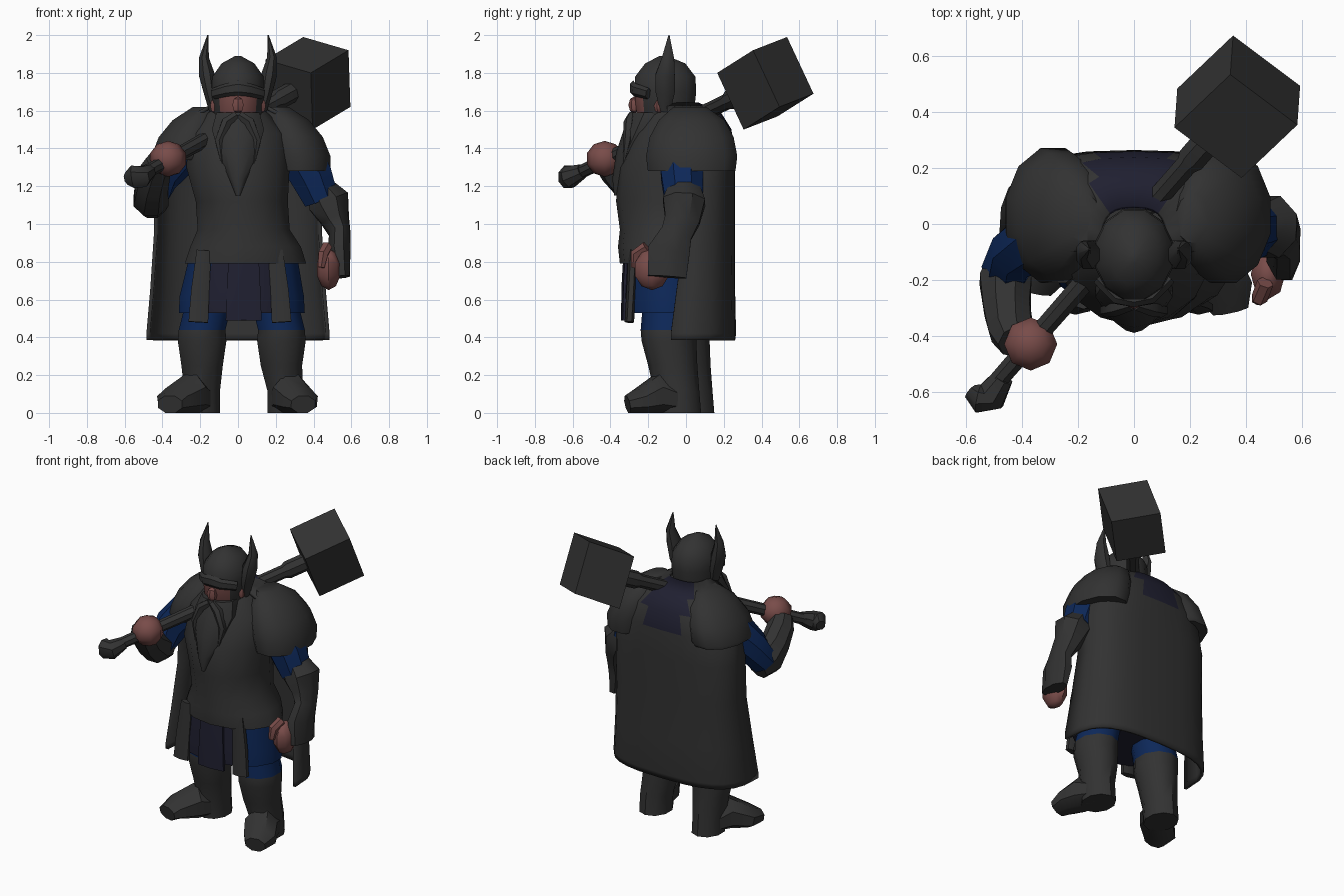
import bpy, bmesh, math
from mathutils import Vector, Matrix

COLOURS = {
    "charcoal": (0.032, 0.032, 0.032),
    "skin": (0.19, 0.072, 0.067),
    "blue": (0.004, 0.021, 0.10),
    "navy": (0.014, 0.014, 0.030),
}
KEYS = list(COLOURS)
MATS = []
for key, rgb in COLOURS.items():
    m = bpy.data.materials.new(key)
    m.diffuse_color = (*rgb, 1)
    MATS.append(m)


def finish(name, bm, colour="charcoal", angle=40):
    """colour is a key, or a rule taking a face centre and returning a key."""
    for v in bm.verts:
        v.co.z = max(v.co.z, 0)
    bmesh.ops.recalc_face_normals(bm, faces=bm.faces[:])
    for f in bm.faces:
        k = colour(f.calc_center_median()) if callable(colour) else colour
        f.material_index = KEYS.index(k)
    me = bpy.data.meshes.new(name)
    bm.to_mesh(me)
    bm.free()
    for m in MATS:
        me.materials.append(m)
    ob = bpy.data.objects.new(name, me)
    bpy.context.collection.objects.link(ob)
    bpy.ops.object.select_all(action="DESELECT")
    ob.select_set(True)
    bpy.context.view_layer.objects.active = ob
    bpy.ops.object.shade_smooth_by_angle(angle=math.radians(angle))
    return ob


def skin_rings(bm, rings, closed=True):
    rows = [[bm.verts.new(p) for p in r] for r in rings]
    n = len(rows[0])
    for a, b in zip(rows, rows[1:]):
        for i in range(n if closed else n - 1):
            j = (i + 1) % n
            bm.faces.new((a[i], a[j], b[j], b[i]))
    if closed:
        bm.faces.new(rows[0])
        bm.faces.new(rows[-1])


def loft(name, rings, colour="charcoal", sides=12):
    """Stack of horizontal ellipses (z, cx, cy, rx, ry)."""
    bm = bmesh.new()
    ang = [2 * math.pi * (i + 0.5) / sides for i in range(sides)]
    skin_rings(bm, [[(cx + rx * math.cos(a), cy + ry * math.sin(a), z) for a in ang]
                    for z, cx, cy, rx, ry in rings])
    return finish(name, bm, colour)


def tube(name, path, colour="charcoal", sides=8):
    """Sweep along points (x, y, z, half width, half height)."""
    pts = [Vector(p[:3]) for p in path]
    whole = (pts[-1] - pts[0]).normalized()
    ref = Vector((0, 0, 1)) if abs(whole.z) < 0.8 else Vector((0, 1, 0))
    rings = []
    for i, p in enumerate(pts):
        t = (pts[min(i + 1, len(pts) - 1)] - pts[max(i - 1, 0)]).normalized()
        side = t.cross(ref).normalized()
        up = side.cross(t)
        w, h = path[i][3:]
        rings.append([p + side * w * math.cos(a) + up * h * math.sin(a)
                      for a in [2 * math.pi * (k + 0.5) / sides for k in range(sides)]])
    bm = bmesh.new()
    skin_rings(bm, rings)
    return finish(name, bm, colour)


def ball(name, centre, radii, colour="charcoal", seg=10, rows=6):
    bm = bmesh.new()
    bmesh.ops.create_uvsphere(bm, u_segments=seg, v_segments=rows, radius=1)
    bmesh.ops.transform(bm, matrix=Matrix.LocRotScale(Vector(centre), None, Vector(radii)), verts=bm.verts)
    return finish(name, bm, colour)


# Torso and flared tunic hem
loft("torso", [(0.79, 0.04, -0.10, 0.33, 0.25), (0.88, 0.04, -0.10, 0.30, 0.26),
               (0.97, 0.03, -0.10, 0.25, 0.25), (1.12, 0.02, -0.10, 0.25, 0.27),
               (1.30, 0, -0.10, 0.28, 0.26), (1.48, 0, -0.07, 0.27, 0.21),
               (1.60, 0, -0.06, 0.15, 0.14)], sides=14)


# Skirt with coloured cloth sections and two hanging straps
def skirt_colour(c):
    if c.y > 0.03:
        return "charcoal"
    return "navy" if abs(c.x - 0.02) < 0.15 else "blue"


loft("skirt", [(0.53, 0.02, -0.09, 0.34, 0.24), (0.62, 0.02, -0.09, 0.335, 0.245),
               (0.88, 0.03, -0.09, 0.28, 0.23)], skirt_colour, 16)
for x in (-0.2, 0.22):
    tube("skirt_strap", [(x * 1.05, -0.30, 0.48, 0.06, 0.025), (x, -0.29, 0.65, 0.055, 0.025),
                         (x * 0.9, -0.28, 0.86, 0.045, 0.025)], sides=6)
tube("front_tabard", [(0.03, -0.325, 0.49, 0.11, 0.02), (0.03, -0.32, 0.7, 0.1, 0.02),
                      (0.03, -0.31, 0.86, 0.09, 0.02)], "navy", 6)

# Legs and boots
LEGS = {"left": (0.23, -0.08, 0.33, -0.27, 0.25), "right": (-0.19, -0.01, -0.345, -0.20, -0.19)}
for side, (x, y, tx, ty, hx) in LEGS.items():
    s = 1 if x > 0 else -1
    loft(side + "_leg", [(0, hx, y + 0.04, 0.10, 0.12), (0.12, hx, y + 0.03, 0.10, 0.12),
                         (0.25, x, y + 0.01, 0.115, 0.13), (0.38, x, y - 0.01, 0.135, 0.145),
                         (0.44, x, y - 0.01, 0.13, 0.15), (0.56, x - s * 0.03, y - 0.01, 0.13, 0.14),
                         (0.70, x - s * 0.05, y - 0.02, 0.14, 0.14)],
         lambda c: "blue" if c.z > 0.47 else "charcoal", 10)
    tube(side + "_boot", [(hx, y + 0.05, 0.06, 0.09, 0.08), (hx * 0.6 + tx * 0.4, y * 0.6 + ty * 0.4, 0.09, 0.11, 0.12),
                          (tx, ty + 0.03, 0.06, 0.105, 0.075), (tx + s * 0.015, ty - 0.04, 0.045, 0.07, 0.05)])

# Cape: an open wrap around the back, given thickness
CAPE = [(0.385, 0.475, -0.08, 0.25), (0.42, 0.475, -0.08, 0.255), (0.65, 0.455, -0.05, 0.25),
        (0.95, 0.435, -0.01, 0.25), (1.2, 0.435, 0.0, 0.25), (1.38, 0.41, -0.04, 0.25),
        (1.50, 0.33, -0.08, 0.23), (1.58, 0.22, -0.10, 0.18), (1.635, 0.12, -0.10, 0.06)]
rows = []
for z, rx, yf, yb in CAPE:
    row = []
    for i in range(15):
        a = math.pi * i / 14
        c, s = math.cos(a), math.sin(a)
        row.append((rx * math.copysign(abs(c) ** 0.7, c), yf + (yb - yf) * s ** 0.6, z))
    rows.append(row)
bm = bmesh.new()
skin_rings(bm, rows, closed=False)
cape = finish("cape", bm, lambda c: "navy" if c.z > 1.4 and abs(c.x) < 0.13 and c.y > 0 else "charcoal")
mod = cape.modifiers.new("thickness", "SOLIDIFY")
mod.thickness = 0.02
mod.offset = 0

# Shoulder guards
for side, s, dx, dz in (("left", 1, 0.01, 0.0), ("right", -1, -0.02, 0.0)):
    x = s * 0.30 + dx * s
    loft(side + "_shoulder_guard",
         [(1.28 + 0.06 * (s < 0), x + s * 0.02, 0.03, 0.165, 0.24), (1.36, x + s * 0.01, 0.03, 0.175, 0.25),
          (1.46, x - s * 0.02, 0.03, 0.165, 0.23), (1.55, x - s * 0.06, 0.03, 0.13, 0.18),
          (1.62, x - s * 0.10, 0.02, 0.06, 0.09)], sides=12)

# Hanging arm
tube("left_upper_arm", [(0.32, -0.03, 1.38, 0.13, 0.12), (0.39, -0.02, 1.25, 0.12, 0.12),
                        (0.44, -0.01, 1.13, 0.10, 0.11)],
     lambda c: "blue")
tube("left_bracer", [(0.44, -0.01, 1.19, 0.08, 0.09), (0.48, -0.01, 1.12, 0.12, 0.12),
                     (0.515, -0.02, 1.02, 0.08, 0.10), (0.54, -0.05, 0.95, 0.06, 0.09),
                     (0.535, -0.09, 0.86, 0.065, 0.12), (0.55, -0.10, 0.72, 0.045, 0.11)])
ball("left_hand", (0.48, -0.18, 0.76), (0.065, 0.095, 0.11), "skin", 8, 5)
tube("left_thumb", [(0.47, -0.21, 0.88, 0.03, 0.03), (0.45, -0.265, 0.84, 0.03, 0.03),
                    (0.44, -0.27, 0.77, 0.02, 0.02)], "skin", 6)

# Raised arm gripping the shaft
tube("right_upper_arm", [(-0.31, -0.04, 1.38, 0.12, 0.12), (-0.42, -0.10, 1.25, 0.10, 0.11),
                         (-0.46, -0.17, 1.13, 0.09, 0.09)], "blue")
tube("right_bracer", [(-0.45, -0.12, 1.09, 0.07, 0.07), (-0.46, -0.20, 1.13, 0.10, 0.11),
                      (-0.455, -0.30, 1.20, 0.09, 0.09), (-0.44, -0.38, 1.28, 0.085, 0.08),
                      (-0.42, -0.42, 1.33, 0.07, 0.07)])
ball("right_hand", (-0.37, -0.43, 1.345), (0.10, 0.10, 0.095), "skin", 8, 5)

# Head: helmet with an open face
loft("helmet", [(1.52, 0, -0.10, 0.12, 0.13), (1.57, 0, -0.11, 0.13, 0.155), (1.70, 0, -0.11, 0.145, 0.17),
                (1.78, 0, -0.11, 0.14, 0.165), (1.85, 0, -0.11, 0.09, 0.11), (1.89, 0, -0.12, 0.015, 0.02)],
     lambda c: "skin" if c.y < -0.2 and 1.57 < c.z < 1.70 and abs(c.x) < 0.12 else "charcoal", 12)
tube("brow_guard", [(-0.13, -0.20, 1.69, 0.02, 0.03), (-0.06, -0.27, 1.71, 0.02, 0.035),
                    (0, -0.28, 1.72, 0.02, 0.04), (0.06, -0.27, 1.71, 0.02, 0.035),
                    (0.13, -0.20, 1.69, 0.02, 0.03)], sides=6)
ball("nose", (0, -0.275, 1.63), (0.035, 0.03, 0.045), "skin", 6, 4)

# Beard with a pointed tip
loft("beard", [(1.15, 0.0, -0.365, 0.012, 0.015), (1.24, 0, -0.345, 0.05, 0.045), (1.38, 0, -0.29, 0.11, 0.08),
               (1.50, 0, -0.23, 0.145, 0.10), (1.59, 0, -0.19, 0.12, 0.10)], sides=10)

# Horns, ears and moustache on both sides
for side, s in (("left", 1), ("right", -1)):
    tube(side + "_horn", [(s * 0.125, -0.11, 1.60, 0.03, 0.03), (s * 0.15, -0.11, 1.70, 0.035, 0.055),
                          (s * 0.165, -0.11, 1.79, 0.045, 0.055), (s * 0.18, -0.095, 1.88, 0.028, 0.035),
                          (s * 0.16, -0.09, 2.0, 0.003, 0.003)])
    ball(side + "_ear", (s * 0.125, -0.14, 1.625), (0.025, 0.03, 0.04), "skin", 6, 4)
    tube(side + "_moustache", [(s * 0.01, -0.285, 1.575, 0.025, 0.025), (s * 0.06, -0.30, 1.54, 0.03, 0.03),
                               (s * 0.10, -0.31, 1.44, 0.025, 0.025), (s * 0.085, -0.33, 1.32, 0.005, 0.005)], sides=6)

# War hammer: shaft, pommel and bevelled block head
grip, block = Vector((-0.53, -0.61, 1.25)), Vector((0.37, 0.42, 1.745))
tube("hammer_shaft", [(*grip.lerp(block, t), r, r) for t, r in ((0, 0.035), (0.4, 0.04), (0.8, 0.042), (0.82, 0.055), (1, 0.055))])
tube("hammer_pommel", [(-0.585, -0.60, 1.24, 0.03, 0.035), (-0.555, -0.625, 1.25, 0.055, 0.065),
                       (-0.51, -0.615, 1.25, 0.06, 0.06), (-0.47, -0.55, 1.28, 0.04, 0.04)])
e1 = Vector((0.20, 0.19, 0.12))
e2 = Vector((0.24, -0.18, -0.07))
e3 = Vector((0.01, 0.14, -0.30))
bm = bmesh.new()
bmesh.ops.create_cube(bm, size=1)
for v in bm.verts:
    v.co = block + e1 * v.co.x + e2 * v.co.y + e3 * v.co.z
finish("hammer_head", bm)
